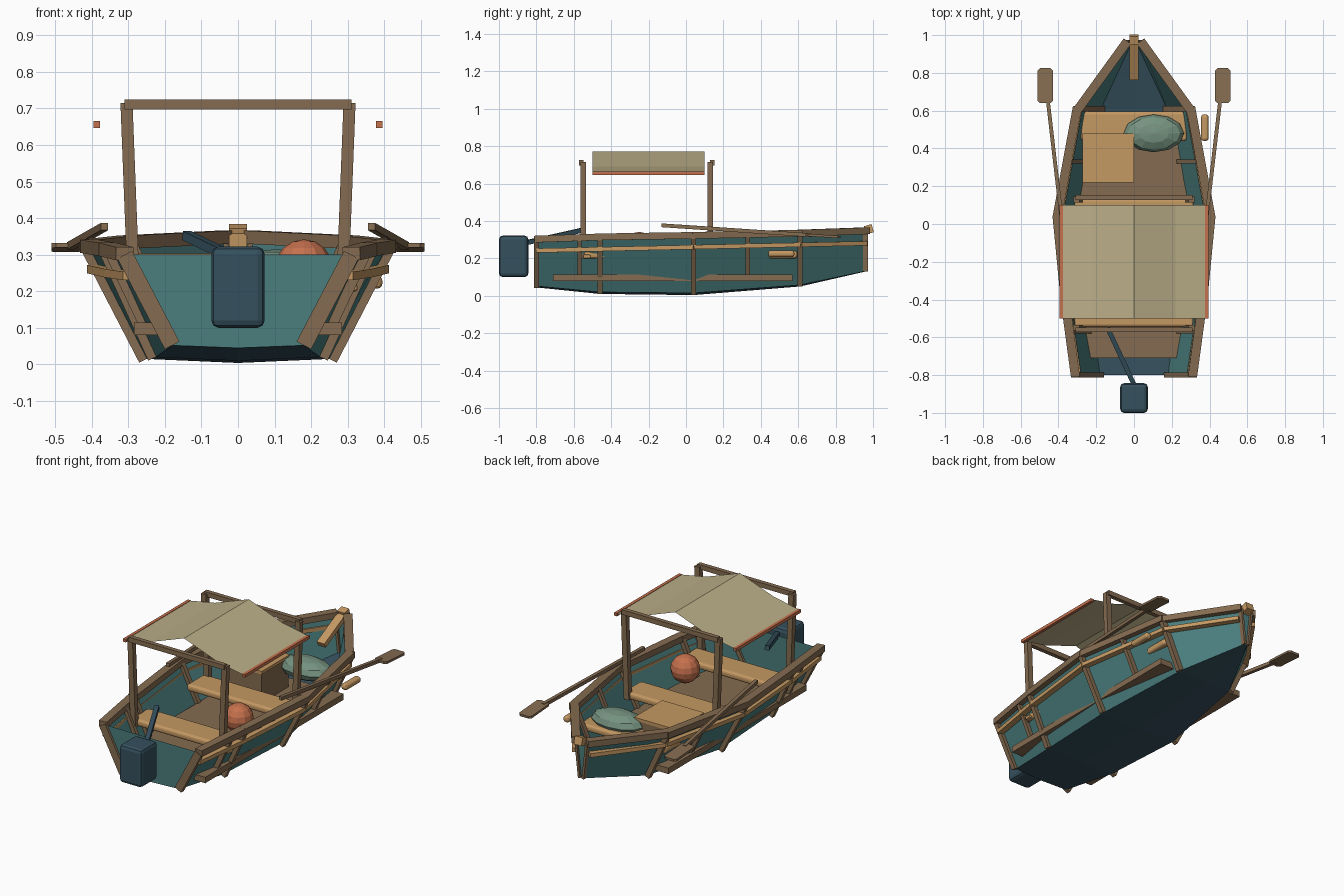
import bpy, bmesh, math
from mathutils import Vector, Matrix

if "Cube" in bpy.data.objects:
    bpy.data.objects.remove(bpy.data.objects["Cube"])


def material(name, r, g, b):
    m = bpy.data.materials.new(name)
    m.use_nodes = True
    m.diffuse_color = (r, g, b, 1)
    m.node_tree.nodes["Principled BSDF"].inputs["Base Color"].default_value = (r, g, b, 1)
    return m


TEAL = material("teal paint", .07, .21, .21)
NAVY = material("dark slate blue", .035, .08, .11)
BROWN = material("brown wood", .235, .15, .082)
OCHRE = material("light wood", .56, .32, .125)
CANVAS = material("canvas", .50, .43, .25)
CLAY = material("terracotta", .56, .165, .075)
SAGE = material("sage green", .18, .29, .215)


def finish(name, bm, *mats, bevel=0, segments=2):
    bmesh.ops.recalc_face_normals(bm, faces=bm.faces)
    mesh = bpy.data.meshes.new(name)
    bm.to_mesh(mesh)
    bm.free()
    for m in mats:
        mesh.materials.append(m)
    ob = bpy.data.objects.new(name, mesh)
    bpy.context.collection.objects.link(ob)
    if bevel:
        mod = ob.modifiers.new("Bevel", "BEVEL")
        mod.width, mod.segments = bevel, segments
    return ob


def add_beam(bm, p, q, w, h, up=(0, 0, 1)):
    """Box from p to q, w wide sideways and h thick along up."""
    p, q = Vector(p), Vector(q)
    d = (q - p).normalized()
    side = d.cross(Vector(up)).normalized()
    rot = Matrix((side, d, side.cross(d))).transposed().to_4x4()
    size = Matrix.Diagonal((w, (q - p).length, h, 1))
    bmesh.ops.create_cube(bm, size=1, matrix=Matrix.Translation((p + q) / 2) @ rot @ size)


def beam(name, p, q, w, h, mat, up=(0, 0, 1), **kw):
    bm = bmesh.new()
    add_beam(bm, p, q, w, h, up)
    return finish(name, bm, mat, **kw)


def box(name, x, y, z, mat, **kw):
    bm = bmesh.new()
    c = [(a + b) / 2 for a, b in (x, y, z)]
    s = [b - a for a, b in (x, y, z)]
    bmesh.ops.create_cube(bm, size=1, matrix=Matrix.Translation(c) @ Matrix.Diagonal((*s, 1)))
    return finish(name, bm, mat, **kw)


def ball(name, centre, radii, mat, u=12, v=8):
    bm = bmesh.new()
    bmesh.ops.create_uvsphere(bm, u_segments=u, v_segments=v, radius=1,
                              matrix=Matrix.Translation(centre) @ Matrix.Diagonal((*radii, 1)))
    return finish(name, bm, mat)


# Hull stations: y, top half width, top z, chine half width, chine z, keel z
STATIONS = [
    (-.80, .310, .300, .180, .052, .045),
    (-.46, .358, .312, .225, .020, .010),
    (.04, .408, .320, .250, .015, .004),
    (.61, .300, .332, .175, .058, .050),
    (.96, .035, .345, .012, .132, .130),
]


def section(y):
    """Interpolated station at y."""
    for a, b in zip(STATIONS, STATIONS[1:]):
        if y <= b[0]:
            t = (y - a[0]) / (b[0] - a[0])
            return [i + (j - i) * t for i, j in zip(a, b)]


def side_point(y, z):
    _, tx, tz, cx, cz, _ = section(y)
    return cx + (tx - cx) * (z - cz) / (tz - cz)


# Hull shell: sides, bottom, transom and stem
bm = bmesh.new()
rings = [[bm.verts.new(c) for c in
          ((-tx, y, tz), (-cx, y, cz), (0, y, kz), (cx, y, cz), (tx, y, tz))]
         for y, tx, tz, cx, cz, kz in STATIONS]
for a, b in zip(rings, rings[1:]):
    for i in range(4):
        f = bm.faces.new((a[i], a[i + 1], b[i + 1], b[i]))
        f.material_index = 1 if i in (1, 2) else 0
bm.faces.new(rings[0])
bm.faces.new(rings[-1])
finish("hull", bm, TEAL, NAVY)

# Gunwales, rub rails and ribs on both sides
for s, tag in ((1, "left"), (-1, "right")):
    gun, rail, ribs = bmesh.new(), bmesh.new(), bmesh.new()
    for a, b in zip(STATIONS, STATIONS[1:]):
        add_beam(gun, (s * a[1], a[0] - .008, a[2] + .003), (s * b[1], b[0] + .008, b[2] + .003), .048, .036)
        ends = []
        for y in (a[0], b[0]):
            z = .242 + .022 * (y + .8)
            ends.append((s * (side_point(y, z) + .018), y, z))
        add_beam(rail, *ends, .035, .023)
    for y in [st[0] for st in STATIONS] + [-.57, .33]:
        _, tx, tz, cx, cz, _ = section(y)
        main = y not in (-.57, .33)
        low = cz if main else .10
        depth = .014 if y > .9 else .045
        add_beam(ribs, (s * side_point(y, low), y, low), (s * tx, y, tz),
                 depth, .027 if main else .022, up=(0, 1, 0))
    finish("gunwale_" + tag, gun, BROWN)
    finish("rub_rail_" + tag, rail, OCHRE)
    finish("ribs_" + tag, ribs, BROWN)

    # Oars
    beam("oar_shaft_" + tag, (s * .365, -.13, .377), (s * .458, .67, .324), .02, .02, BROWN)
    blade = bmesh.new()
    add_beam(blade, (s * .470, .64, .326), (s * .470, .825, .314), .08, .013)
    corners = [e for e in blade.edges if abs((e.verts[0].co - e.verts[1].co).z) > .012
               and abs((e.verts[0].co - e.verts[1].co).y) < .01]
    bmesh.ops.bevel(blade, geom=corners, offset=.012, segments=1, affect="EDGES")
    finish("oar_blade_" + tag, blade, BROWN)

    # Canopy posts and edge rods
    for y, end in ((-.55, "front"), (.13, "back")):
        beam(f"canopy_post_{end}_{tag}", (s * .285, y, .2), (s * .305, y, .715), .033, .03, BROWN, up=(0, 1, 0))
    box("canopy_rod_" + tag, (s * .386 - .009, s * .386 + .009), (-.5, .1), (.647, .665), CLAY)

# Stem cap and sloping bow plank
beam("bow_plank", (0, .77, .25), (0, .975, .352), .05, .03, OCHRE)
beam("stem_cap", (0, .957, .35), (0, .998, .362), .05, .045, OCHRE)

# Floor and benches
box("floor", (-.285, .285), (-.71, .57), (.08, .115), BROWN)
for name, y0, y1, w in (("front_bench", -.545, -.385, .315), ("middle_bench", -.03, .135, .315),
                        ("back_bench", .44, .595, .28)):
    box(name, (-w, w), (y0, y1), (.2, .24), OCHRE, bevel=.015, segments=3)

# Storage box with lid
box("storage_box", (-.265, -.005), (.225, .475), (.115, .285), BROWN)
box("storage_lid", (-.272, 0), (.22, .48), (.285, .303), OCHRE)

# Bundle and float
ball("bundle", (.105, .48, .255), (.16, .1, .06), SAGE, 12, 6)
ball("round_float", (.18, -.25, .262), (.08, .08, .08), CLAY)

# Canopy beams and sagging canvas sheet
for y, end in ((-.56, "front"), (.14, "back")):
    box("canopy_beam_" + end, (-.31, .31), (y - .013, y + .013), (.697, .725), BROWN)
bm = bmesh.new()
profile = [(-.39, .66), (-.22, .692), (0, .772), (.22, .692), (.39, .66)]
rows = [[bm.verts.new((x, y, z)) for x, z in profile] for y in (-.5, .1)]
for i in range(len(profile) - 1):
    bm.faces.new((rows[0][i], rows[0][i + 1], rows[1][i + 1], rows[1][i]))
finish("canopy_sheet", bm, CANVAS)

# Outboard motor with tiller
motor = box("motor", (-.073, .073), (-1, -.843), (.1, .322), NAVY, bevel=.02, segments=2)
beam("tiller", (0, -.85, .285), (-.14, -.55, .352), .025, .025, NAVY)

# Side fender and small cleat
box("fender", (.355, .395), (.44, .58), (.207, .243), OCHRE, bevel=.015, segments=3)
x = side_point(-.53, .21)
box("cleat", (x - .01, x + .025), (-.55, -.51), (.2, .22), OCHRE, bevel=.006)
